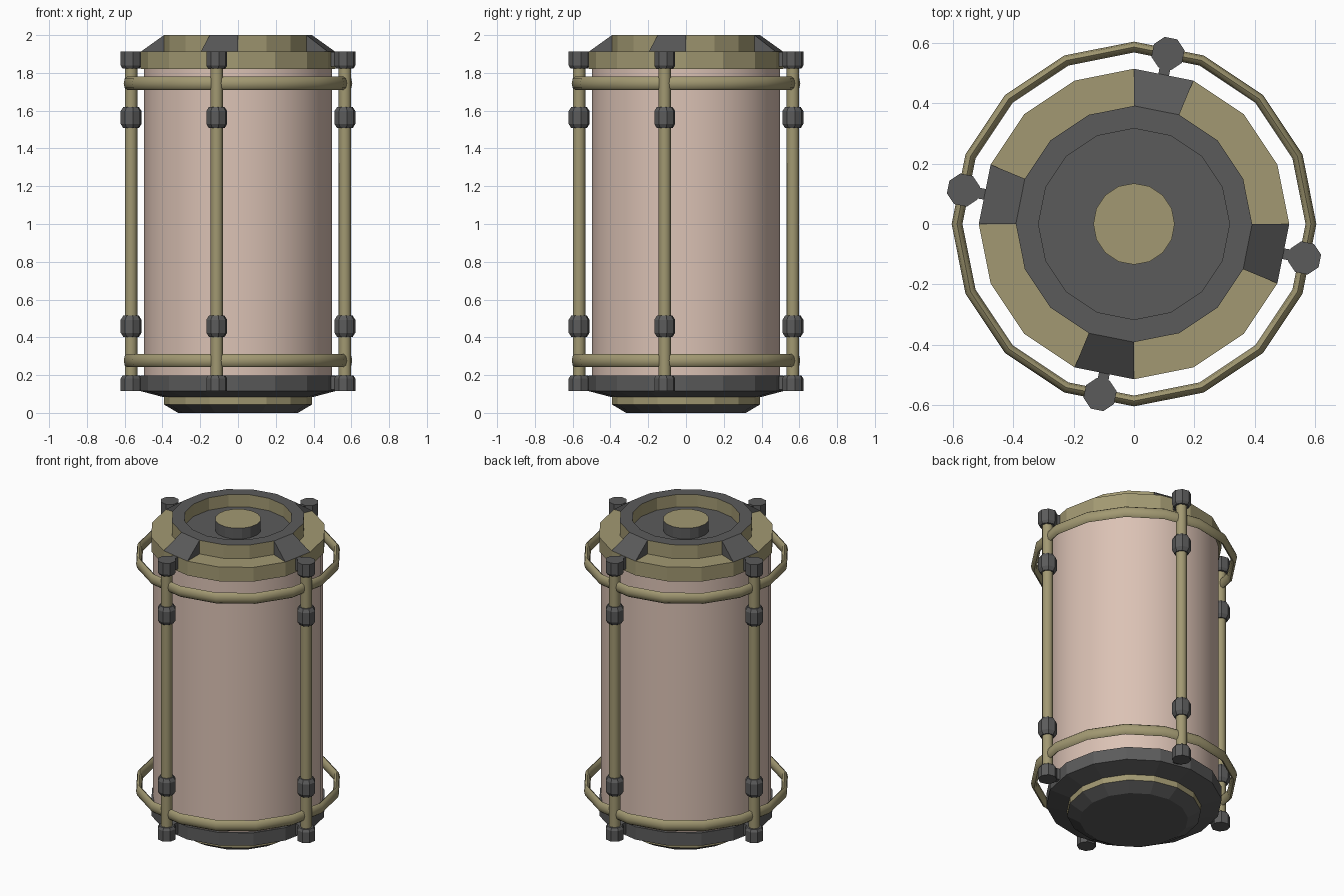
import bpy, bmesh, math

if "Cube" in bpy.data.objects:
    bpy.data.objects.remove(bpy.data.objects["Cube"])


def material(name, rgb):
    m = bpy.data.materials.new(name)
    m.diffuse_color = (*rgb, 1)
    m.use_nodes = True
    m.node_tree.nodes["Principled BSDF"].inputs["Base Color"].default_value = m.diffuse_color
    return m


OLIVE = material("olive metal", (0.36, 0.317, 0.168))
DARK = material("dark grey metal", (0.105, 0.105, 0.105))
PINK = material("pale pink shell", (0.71, 0.54, 0.46))
MATS = [OLIVE, DARK, PINK]
O, D, P = 0, 1, 2


def finish(name, bm, smooth=None):
    bmesh.ops.recalc_face_normals(bm, faces=bm.faces[:])
    me = bpy.data.meshes.new(name)
    bm.to_mesh(me)
    bm.free()
    for m in MATS:
        me.materials.append(m)
    ob = bpy.data.objects.new(name, me)
    bpy.context.collection.objects.link(ob)
    if smooth:
        bpy.context.view_layer.objects.active = ob
        ob.select_set(True)
        bpy.ops.object.shade_smooth_by_angle(angle=math.radians(smooth))
        ob.select_set(False)
    return ob


def lathe(name, profile, cols, n=16, centre=(0, 0), turn=0.0, closed=False, smooth=None):
    """Spin (radius, z) points; cols has one colour per band, then the two caps."""
    bm = bmesh.new()
    rings = []
    for r, z in profile:
        rings.append([bm.verts.new((centre[0] + r * math.cos(turn + math.tau * i / n),
                                    centre[1] + r * math.sin(turn + math.tau * i / n), z))
                      for i in range(n)])
    bands = len(profile) if closed else len(profile) - 1
    if isinstance(cols, int):
        cols = [cols] * (bands + 2)
    for b in range(bands):
        lo, hi = rings[b], rings[(b + 1) % len(rings)]
        for i in range(n):
            j = (i + 1) % n
            bm.faces.new((lo[i], lo[j], hi[j], hi[i])).material_index = cols[b]
    if not closed:
        bm.faces.new(rings[0]).material_index = cols[bands]
        bm.faces.new(rings[-1]).material_index = cols[bands + 1]
    return finish(name, bm, smooth)


def solid(name, bottom, top_faces, col):
    bm = bmesh.new()
    vs = [bm.verts.new(v) for v in bottom]
    for f in top_faces:
        bm.faces.new([vs[i] for i in f]).material_index = col
    return finish(name, bm)


def polar(r, a, z):
    return (r * math.cos(a), r * math.sin(a), z)


# Shell
lathe("shell", [(0.497, 0.17), (0.497, 1.85)], P, n=32, smooth=30)

# Lid with stepped rim, sunken centre and raised button
lathe("lid", [(0.515, 1.82), (0.515, 1.912), (0.392, 1.912), (0.392, 2.0),
              (0.317, 2.0), (0.317, 1.92), (0.135, 1.92), (0.135, 1.99)],
      [O, O, O, D, O, D, D, O, O])

# Base with stepped foot and a flush disc underneath
lathe("base", [(0.135, 0.0), (0.317, 0.0), (0.393, 0.045), (0.393, 0.083),
               (0.515, 0.115), (0.515, 0.198)],
      [D, D, O, D, D, D, D])

# Cage hoops: flattened tubes
for label, z in (("lower", 0.277), ("upper", 1.745)):
    tube = [(0.587 + 0.018 * math.cos(math.tau * k / 8),
             z + 0.035 * math.sin(math.tau * k / 8)) for k in range(8)]
    lathe(label + "_hoop", tube, O, closed=True, smooth=50)

WEDGE = [(0, 2, 1), (3, 4, 5), (0, 1, 4, 3), (1, 2, 5, 4), (2, 0, 3, 5)]
BOX = [(0, 1, 2, 3), (4, 5, 6, 7), (0, 1, 5, 4), (1, 2, 6, 5), (2, 3, 7, 6), (3, 0, 4, 7)]

for k in range(4):
    a = math.radians(78.75 + 90 * k)
    half = math.radians(11.25)
    c = (0.577 * math.cos(a), 0.577 * math.sin(a))

    # Ramp on the lid rim
    pts = [polar(r, a + s, z) for s in (-half, half)
           for r, z in ((0.392, 1.912), (0.515, 1.912), (0.392, 2.0))]
    solid(f"lid_ramp_{k}", pts, WEDGE, D)

    # Upright rod
    lathe(f"rod_{k}", [(0.034, 0.15), (0.034, 1.87)], O, n=8, centre=c, turn=a, smooth=50)

    # Collars on the rod
    for label, z0, z1 in (("lower", 0.402, 0.515), ("upper", 1.507, 1.62)):
        lathe(f"{label}_collar_{k}", [(0.042, z0), (0.056, z0 + 0.022),
                                      (0.056, z1 - 0.022), (0.042, z1)],
              D, n=8, centre=c, turn=a + math.pi / 8)

    # End caps and the arms joining them to lid and base
    for label, flat, inner in (("bottom", 0.115, 0.198), ("top", 1.912, 1.823)):
        step = 0.015 if inner > flat else -0.015
        lathe(f"{label}_cap_{k}", [(0.056, flat), (0.056, inner - step), (0.046, inner)],
              D, n=8, centre=c, turn=a + math.pi / 8)
        u, t = (math.cos(a), math.sin(a)), (-math.sin(a), math.cos(a))
        lo, hi = min(flat, inner) + 0.01, max(flat, inner) - 0.002
        arm = [(u[0] * r + t[0] * w, u[1] * r + t[1] * w, z) for z in (lo, hi)
               for r, w in ((0.49, -0.018), (0.56, -0.018), (0.56, 0.018), (0.49, 0.018))]
        solid(f"{label}_arm_{k}", arm, BOX, D)
